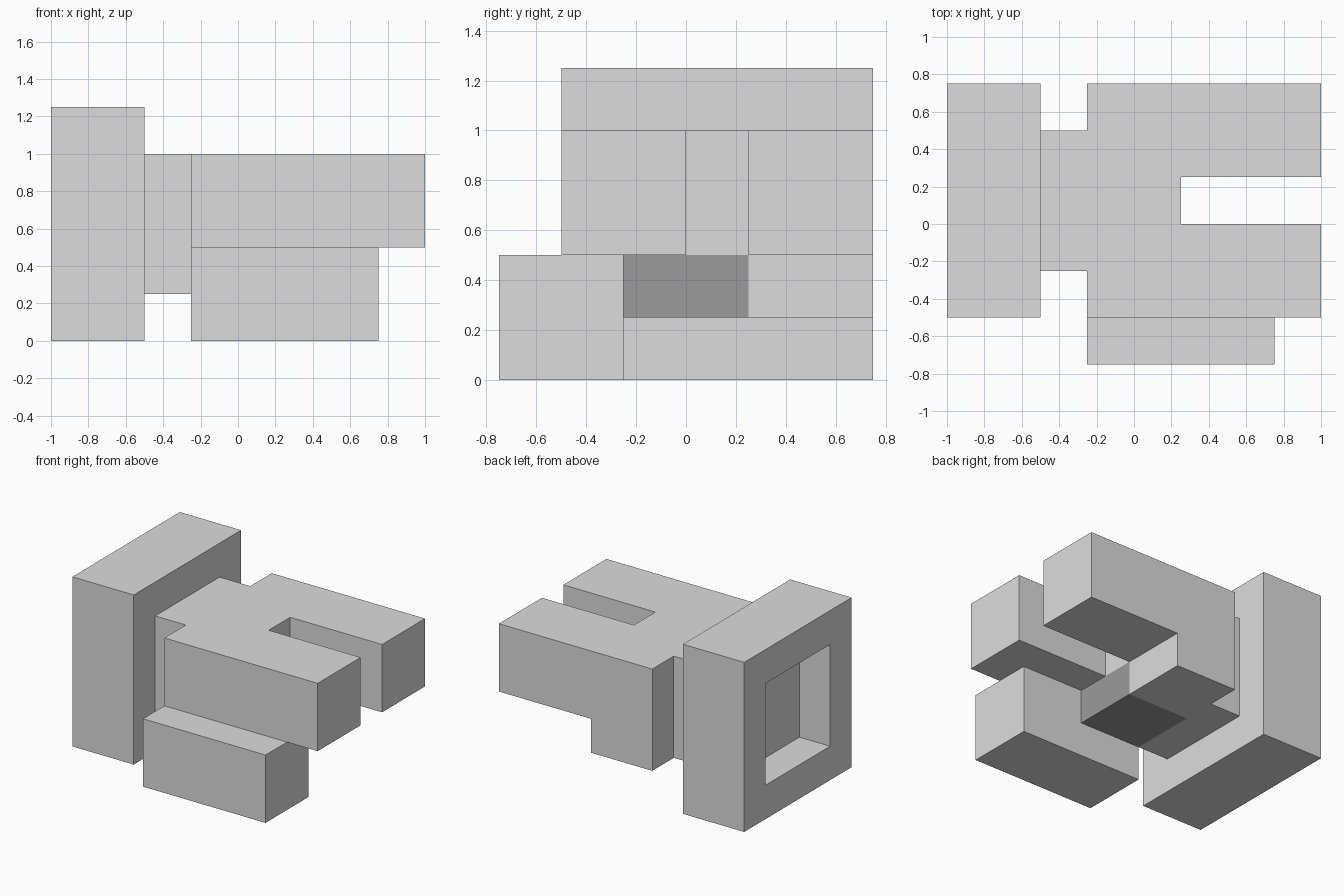
import bpy, bmesh
from mathutils import Vector

if "Cube" in bpy.data.objects:
    bpy.data.objects.remove(bpy.data.objects["Cube"])


def material(name, grey):
    m = bpy.data.materials.new(name)
    m.diffuse_color = (grey, grey, grey, 1)
    m.use_nodes = True
    m.node_tree.nodes["Principled BSDF"].inputs["Base Color"].default_value = m.diffuse_color
    return m


LIGHT = material("light_grey", 0.72)
DARK = material("dark_grey", 0.33)


def prism(name, outline, z0, z1, mat):
    """Extrude a plan outline (counter-clockwise) from z0 up to z1."""
    bm = bmesh.new()
    face = bm.faces.new([bm.verts.new((x, y, z0)) for x, y in outline])
    ext = bmesh.ops.extrude_face_region(bm, geom=[face], use_keep_orig=True)
    top = [v for v in ext["geom"] if isinstance(v, bmesh.types.BMVert)]
    bmesh.ops.translate(bm, verts=top, vec=(0, 0, z1 - z0))
    bmesh.ops.recalc_face_normals(bm, faces=bm.faces)
    mesh = bpy.data.meshes.new(name)
    bm.to_mesh(mesh)
    bm.free()
    mesh.materials.append(mat)
    obj = bpy.data.objects.new(name, mesh)
    bpy.context.collection.objects.link(obj)
    return obj


def rect(x0, x1, y0, y1):
    return [(x0, y0), (x1, y0), (x1, y1), (x0, y1)]


# End block with a square pocket sunk into its outer side
end = prism("end_block", rect(-1, -0.5, -0.5, 0.75), 0, 1.25, LIGHT)
bm = bmesh.new()
bm.from_mesh(end.data)
bm.normal_update()
outer = min(bm.faces, key=lambda f: f.calc_center_median().x)
bmesh.ops.inset_region(bm, faces=[outer], thickness=0.25, use_even_offset=True)
pocket = bmesh.ops.extrude_face_region(bm, geom=[outer])
floor = [v for v in pocket["geom"] if isinstance(v, bmesh.types.BMVert)]
bmesh.ops.translate(bm, verts=floor, vec=Vector((0.25, 0, 0)))
if outer.is_valid:
    bmesh.ops.delete(bm, geom=[outer], context="FACES_ONLY")
bmesh.ops.recalc_face_normals(bm, faces=bm.faces)
bm.to_mesh(end.data)
bm.free()

# Upper body: neck, then a fork with two prongs
prism("forked_body", [
    (-0.5, -0.25), (-0.25, -0.25), (-0.25, -0.5), (1, -0.5), (1, 0), (0.25, 0),
    (0.25, 0.25), (1, 0.25), (1, 0.75), (-0.25, 0.75), (-0.25, 0.5), (-0.5, 0.5),
], 0.5, 1, LIGHT)

# Lower layer of the neck and back part of the body
prism("lower_body", [
    (-0.5, -0.25), (-0.25, -0.25), (-0.25, 0.25), (0.25, 0.25),
    (0.25, 0.75), (-0.25, 0.75), (-0.25, 0.5), (-0.5, 0.5),
], 0.25, 0.5, LIGHT)

# Dark block under the fork
prism("dark_core", rect(-0.25, 0.25, -0.25, 0.25), 0.25, 0.5, DARK)

# Front foot
prism("front_foot", rect(-0.25, 0.75, -0.75, -0.25), 0, 0.5, LIGHT)
